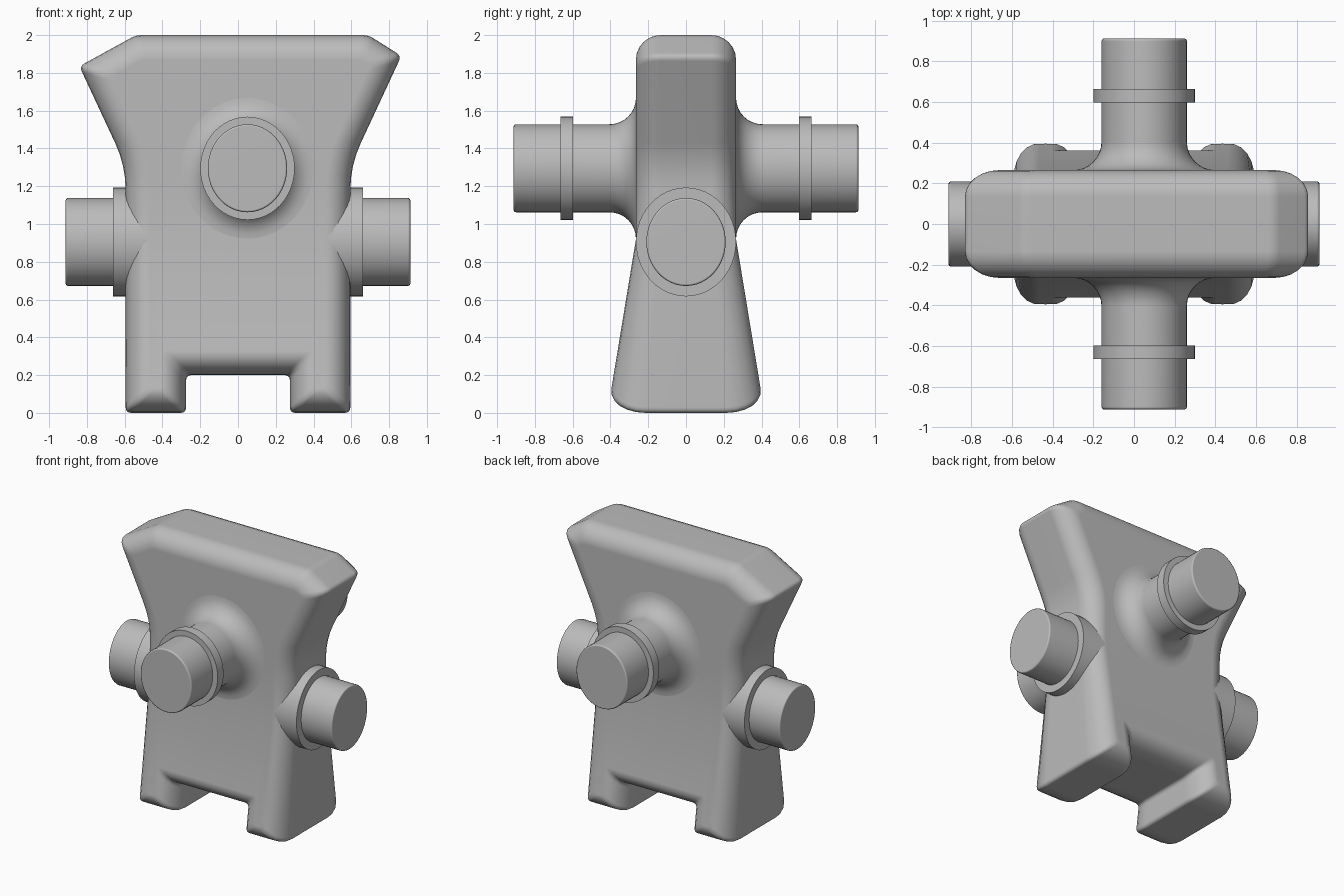
import bpy, bmesh, math
from mathutils import Vector

cube = bpy.data.objects.get("Cube")
if cube:
    bpy.data.objects.remove(cube, do_unlink=True)

grey = bpy.data.materials.new("plain grey")
grey.use_nodes = True
grey.diffuse_color = (0.5, 0.5, 0.5, 1)
grey.node_tree.nodes["Principled BSDF"].inputs["Base Color"].default_value = (0.5, 0.5, 0.5, 1)


def finish(bm, name):
    """Turn a bmesh into a smooth shaded object."""
    bmesh.ops.recalc_face_normals(bm, faces=bm.faces[:])
    mesh = bpy.data.meshes.new(name)
    bm.to_mesh(mesh)
    bm.free()
    mesh.materials.append(grey)
    obj = bpy.data.objects.new(name, mesh)
    bpy.context.collection.objects.link(obj)
    bpy.ops.object.select_all(action='DESELECT')
    obj.select_set(True)
    bpy.context.view_layer.objects.active = obj
    bpy.ops.object.shade_smooth_by_angle(angle=math.radians(40))
    obj.modifiers.new("weighted normals", 'WEIGHTED_NORMAL').keep_sharp = True
    return obj


def skin(bm, rings):
    """Bridge closed rings of points and cap both ends."""
    loops = [[bm.verts.new(p) for p in ring] for ring in rings]
    n = len(loops[0])
    for a, b in zip(loops, loops[1:]):
        for i in range(n):
            j = (i + 1) % n
            bm.faces.new((a[i], a[j], b[j], b[i]))
    bm.faces.new(loops[0])
    bm.faces.new(loops[-1])


def inset(points, d):
    """Offset a clockwise outline inwards with mitred corners."""
    out = []
    for i, p in enumerate(points):
        u = (p - points[i - 1]).normalized()
        v = (points[(i + 1) % len(points)] - p).normalized()
        nu, nv = Vector((u.y, -u.x)), Vector((v.y, -v.x))
        out.append(p + (nu + nv) * d / (1 + nu.dot(nv)))
    return out


def soften(points, radii, steps=4):
    """Round every corner with a short curve."""
    out = []
    for i, p in enumerate(points):
        a, b = points[i - 1] - p, points[(i + 1) % len(points)] - p
        r = min(radii[i], 0.45 * a.length, 0.45 * b.length)
        a, b = a.normalized() * r, b.normalized() * r
        for k in range(steps + 1):
            t = k / steps
            out.append(p + a * (1 - t) ** 2 + b * t ** 2)
    return out


# Body: rounded slab with two feet, flared towards the base
outline = [(-0.54, 2, 0.03), (0.69, 2, 0.03), (0.865, 1.89, 0.03),
           (0.595, 1.31, 0.13), (0.595, 0, 0.03), (0.275, 0, 0.03),
           (0.275, 0.2, 0.03), (-0.275, 0.2, 0.03), (-0.275, 0, 0.03),
           (-0.595, 0, 0.03), (-0.595, 1.31, 0.13), (-0.84, 1.835, 0.03)]
corners = [Vector(c[:2]) for c in outline]
radii = [c[2] for c in outline]
HALF, ROUND, WAIST, STEPS = 0.265, 0.13, 0.92, 6

rings = []
for side in (-1, 1):
    for k in range(STEPS + 1):
        step = k if side > 0 else STEPS - k
        a = math.pi / 2 * step / STEPS
        loop = soften(inset(corners, ROUND * (1 - math.cos(a))), radii)
        y = side * (HALF - ROUND + ROUND * math.sin(a))
        rings.append([(p.x, y, p.y) for p in loop])
bm = bmesh.new()
skin(bm, rings)
bmesh.ops.bisect_plane(bm, geom=bm.verts[:] + bm.edges[:] + bm.faces[:],
                       plane_co=(0, 0, WAIST), plane_no=(0, 0, 1))
for v in bm.verts:
    v.co.y *= 1 + 0.62 * max(0, WAIST - v.co.z)
finish(bm, "body")


def pipe(name, axis, sign, cx, cz, profile, ra=0.21, rb=0.233, sides=48):
    """Oval turned part; the profile lists (radius offset, distance)."""
    rings = []
    for off, h in profile:
        ring = []
        for i in range(sides):
            t = 2 * math.pi * i / sides
            a, z = (ra + off) * math.cos(t), cz + (rb + off) * math.sin(t)
            ring.append((sign * h, a, z) if axis == 'x' else (cx + a, sign * h, z))
        rings.append(ring)
    bm = bmesh.new()
    skin(bm, rings)
    finish(bm, name)


# Shared outer end of every pipe
tip = [(0, 0.9), (-0.003, 0.908), (-0.01, 0.912)]

# Front and back pipes: flared root and a thin collar
FLARE = 0.14
root = [(FLARE, 0.2)]
for k in range(9):
    a = math.pi / 2 * k / 8
    root.append((FLARE * (1 - math.sin(a)), HALF + FLARE * (1 - math.cos(a))))
collar = [(0, 0.597), (0.04, 0.597), (0.04, 0.665), (0, 0.665)]
for name, sign in (("front_pipe", -1), ("back_pipe", 1)):
    pipe(name, 'y', sign, 0.05, 1.295, root + collar + tip)

# Side pipes: wide collar that runs into the rounded body edge
shoulder = [(0.055, 0.4), (0.055, 0.662), (0, 0.662)]
for name, sign in (("right_pipe", -1), ("left_pipe", 1)):
    pipe(name, 'x', sign, 0, 0.905, shoulder + tip)
